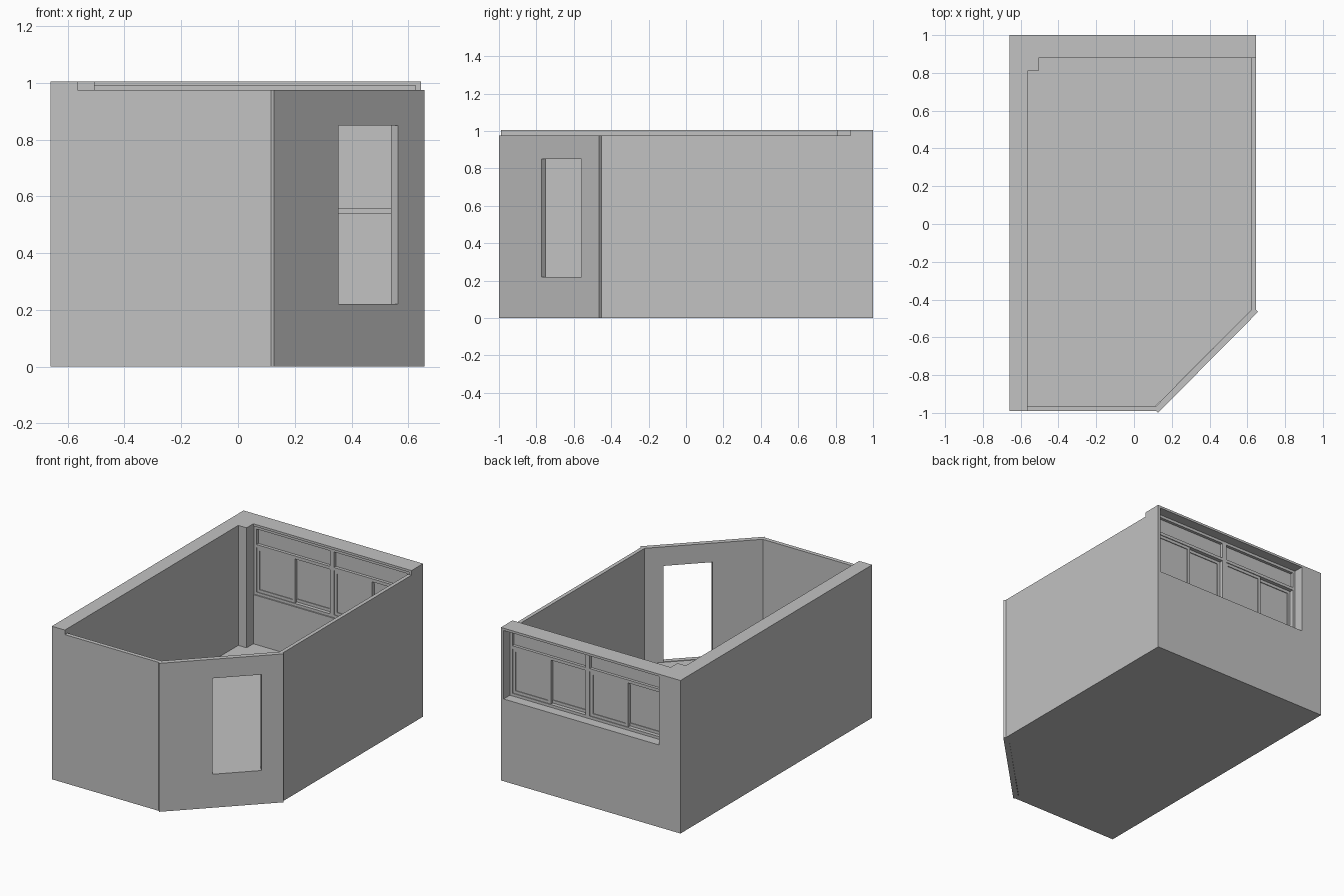
import bpy
import bmesh
import math
from mathutils import Matrix, Vector

cube = bpy.data.objects.get("Cube")
if cube:
    bpy.data.objects.remove(cube, do_unlink=True)

GREY = (0.54, 0.54, 0.54, 1.0)
grey = bpy.data.materials.new("plain_grey")
grey.use_nodes = True
grey.diffuse_color = GREY
grey.node_tree.nodes["Principled BSDF"].inputs["Base Color"].default_value = GREY


def finish(name, bm, matrix=None):
    bmesh.ops.recalc_face_normals(bm, faces=bm.faces)
    mesh = bpy.data.meshes.new(name)
    bm.to_mesh(mesh)
    bm.free()
    mesh.materials.append(grey)
    obj = bpy.data.objects.new(name, mesh)
    if matrix:
        obj.matrix_world = matrix
    bpy.context.collection.objects.link(obj)
    return obj


def extrude(bm, vector):
    result = bmesh.ops.extrude_face_region(bm, geom=bm.faces[:])
    moved = [v for v in result["geom"] if isinstance(v, bmesh.types.BMVert)]
    bmesh.ops.translate(bm, verts=moved, vec=vector)


def prism(name, plan, z0, z1):
    """Upright solid over a plan outline."""
    bm = bmesh.new()
    bm.faces.new([bm.verts.new((x, y, z0)) for x, y in plan])
    extrude(bm, Vector((0, 0, z1 - z0)))
    return finish(name, bm)


def box(name, x0, x1, y0, y1, z0, z1):
    return prism(name, [(x0, y0), (x1, y0), (x1, y1), (x0, y1)], z0, z1)


def ring(name, outer, inner, y0, y1, matrix=None):
    """Upright panel with a rectangular hole; rects are x0, x1, z0, z1."""
    bm = bmesh.new()
    loops = []
    for x0, x1, z0, z1 in (outer, inner):
        corners = [(x0, z0), (x1, z0), (x1, z1), (x0, z1)]
        loops.append([bm.verts.new((x, y0, z)) for x, z in corners])
    a, b = loops
    for i in range(4):
        j = (i + 1) % 4
        bm.faces.new((a[i], a[j], b[j], b[i]))
    extrude(bm, Vector((0, y1 - y0, 0)))
    return finish(name, bm, matrix)


def framed(name, x0, x1, z0, z1, border, y0, y1):
    """Frame of even width with a thin pane inside."""
    hole = (x0 + border, x1 - border, z0 + border, z1 - border)
    ring(name + "_frame", (x0, x1, z0, z1), hole, y0, y1)
    mid = (y0 + y1) / 2
    box(name + "_pane", hole[0], hole[1], mid - 0.004, mid + 0.004, hole[2], hole[3])


TALL, LOW, FLOOR = 1.005, 0.975, 0.217
LEFT, RIGHT = -0.66, 0.645        # outer faces of the side walls
IN_LEFT, IN_RIGHT = -0.565, 0.62  # inner faces
FRONT, IN_FRONT, IN_BACK = -0.99, -0.963, 0.88

# Raised floor
prism("floor", [(IN_LEFT, IN_FRONT), (0.115, IN_FRONT), (IN_RIGHT, -0.455),
                (IN_RIGHT, IN_BACK), (IN_LEFT, IN_BACK)], 0, FLOOR)

# Thick side wall and corner column
box("thick_side_wall", LEFT, IN_LEFT, FRONT, IN_BACK, 0, TALL)
box("corner_column", IN_LEFT, -0.505, 0.81, IN_BACK, FLOOR, TALL)

# Thin front and side walls
prism("front_wall", [(IN_LEFT, FRONT), (0.122, FRONT), (0.115, IN_FRONT),
                     (IN_LEFT, IN_FRONT)], 0, LOW)
prism("thin_side_wall", [(IN_RIGHT, -0.455), (RIGHT, -0.465), (RIGHT, IN_BACK),
                         (IN_RIGHT, IN_BACK)], 0, LOW)

# Angled wall with a doorway
start, end = Vector((0.127, -1.0, 0)), Vector((0.657, -0.465, 0))
run = end - start
turn = Matrix.Translation(start) @ Matrix.Rotation(math.atan2(run.y, run.x), 4, "Z")
ring("angled_wall", (0, run.length, 0, LOW), (0.322, 0.62, 0.22, 0.85), 0, 0.033, turn)

# Back wall with a wide window opening
WX0, WX1, WZ0, WZ1 = -0.505, 0.625, 0.54, 0.99
ring("back_wall", (LEFT, RIGHT, 0, TALL), (WX0, WX1, WZ0, WZ1), IN_BACK, 1.0)

# Main window frame, mullion and transom bar
F0, F1, B = 0.888, 0.935, 0.018
ring("window_frame", (WX0, WX1, WZ0, WZ1),
     (WX0 + B, WX1 - B, WZ0 + B, WZ1 - B), F0, F1)
mid = (WX0 + WX1) / 2
box("mullion", mid - 0.015, mid + 0.015, F0, F1, WZ0 + B, WZ1 - B)

# Each half: a transom bar and pane above two sliding sashes
for side, x0, x1 in (("right", WX0 + B, mid - 0.015), ("left", mid + 0.015, WX1 - B)):
    box(side + "_transom_bar", x0, x1, F0, F1, 0.85, 0.87)
    box(side + "_transom_pane", x0, x1, 0.908, 0.916, 0.87, WZ1 - B)
    half = (x0 + x1) / 2
    framed(side + "_inner_sash", x0, half + 0.01, WZ0 + B, 0.85, 0.019, 0.892, 0.91)
    framed(side + "_outer_sash", half - 0.01, x1, WZ0 + B, 0.85, 0.019, 0.912, 0.93)
